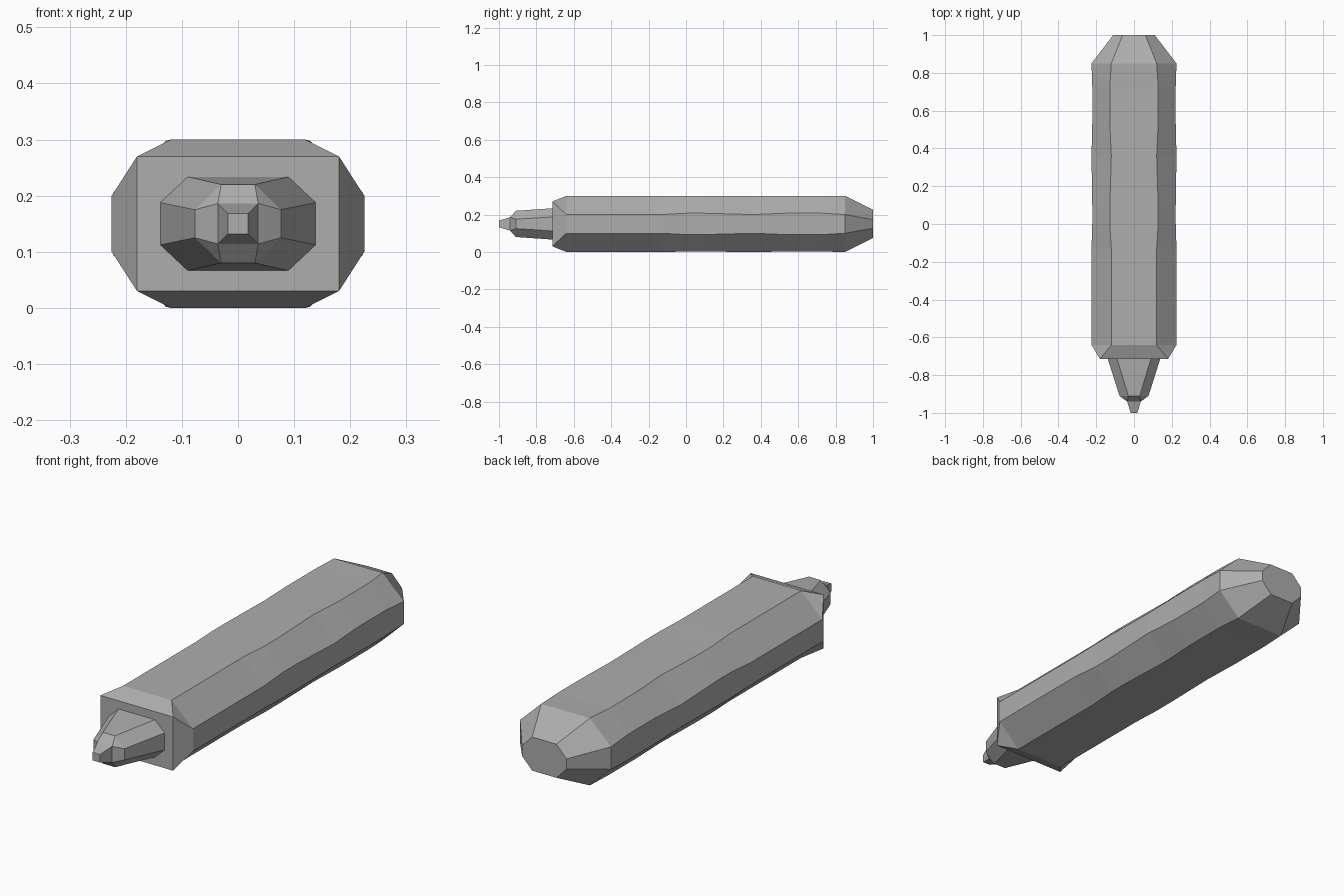
import bpy, bmesh

cube = bpy.data.objects.get("Cube")
if cube:
    bpy.data.objects.remove(cube, do_unlink=True)

MID = 0.15  # height of the long axis

grey = bpy.data.materials.new("mid grey")
grey.use_nodes = True
colour = (0.42, 0.42, 0.42, 1)
grey.diffuse_color = colour
grey.node_tree.nodes["Principled BSDF"].inputs["Base Color"].default_value = colour


def section(w, h, a, b):
    """Octagon of half size w, h with flats a, b; a = w and b = h gives a rectangle."""
    quarter = [(w, b), (a, h)]
    half = quarter + [(-x, z) for x, z in reversed(quarter)]
    return half + [(-x, -z) for x, z in half]


def loft(name, rings):
    """Skin a row of sections (y, w, h, a, b) and cap both ends."""
    bm = bmesh.new()
    loops = [[bm.verts.new((x, y, MID + z)) for x, z in section(*size)]
             for y, *size in rings]
    for one, two in zip(loops, loops[1:]):
        for i in range(8):
            j = (i + 1) % 8
            bm.faces.new((one[i], one[j], two[j], two[i]))
    bm.faces.new(loops[0])
    bm.faces.new(loops[-1])
    bmesh.ops.remove_doubles(bm, verts=bm.verts[:], dist=0.0005)
    bmesh.ops.recalc_face_normals(bm, faces=bm.faces[:])
    mesh = bpy.data.meshes.new(name)
    bm.to_mesh(mesh)
    bm.free()
    mesh.materials.append(grey)
    obj = bpy.data.objects.new(name, mesh)
    bpy.context.collection.objects.link(obj)
    return obj


# Long barrel with a square front collar, two shallow grip waists and a tapered tail
full = (0.225, 0.15, 0.12, 0.05)
waist = (0.221, 0.148, 0.128, 0.057)
loft("barrel", [
    (-0.715, 0.18, 0.12, 0.18, 0.12),
    (-0.64, *full),
    (-0.13, *full),
    (0.0, *waist),
    (0.1, *waist),
    (0.36, *full),
    (0.53, *waist),
    (0.73, *waist),
    (0.85, *full),
    (1.0, 0.11, 0.075, 0.06, 0.023),
])

# Tapered nozzle ending in a small square tip
loft("nozzle", [
    (-1.0, 0.018, 0.018, 0.018, 0.018),
    (-0.94, 0.036, 0.036, 0.036, 0.036),
    (-0.91, 0.077, 0.07, 0.03, 0.025),
    (-0.71, 0.14, 0.084, 0.091, 0.038),
])
